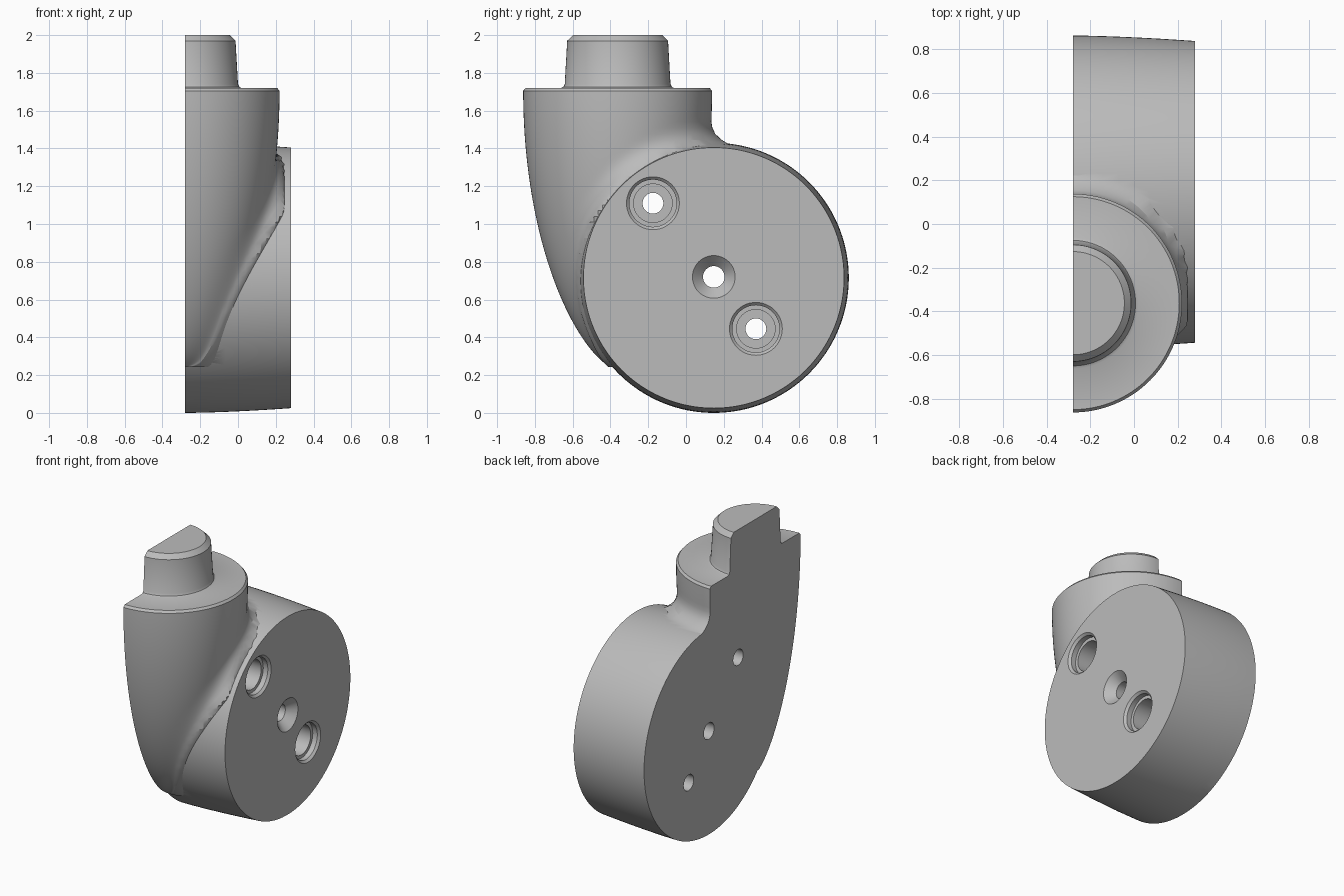
import bpy, bmesh, math
from mathutils import Matrix, Vector

if "Cube" in bpy.data.objects:
    bpy.data.objects.remove(bpy.data.objects["Cube"])

CUT_X = -0.28                       # flat mating face
HUB_Y, HUB_Z, HUB_R = 0.147, 0.715, 0.715
STEM_Y, STEM_R = -0.362, 0.5
FILLET = 0.12

grey = bpy.data.materials.new("plain grey")
grey.use_nodes = True
COLOUR = (0.5, 0.5, 0.5, 1)
grey.diffuse_color = COLOUR
grey.node_tree.nodes["Principled BSDF"].inputs["Base Color"].default_value = COLOUR


def hub_radius(x):
    return HUB_R - 0.025 * (max(x - CUT_X, 0) / 0.56) ** 1.6


def lathe(name, profile, matrix, segments):
    """Closed solid of revolution about local z from (radius, height) pairs."""
    bm = bmesh.new()
    rings = []
    for r, h in profile:
        rings.append([bm.verts.new((r * math.cos(2 * math.pi * i / segments),
                                    r * math.sin(2 * math.pi * i / segments), h))
                      for i in range(segments)])
    for a, b in zip(rings, rings[1:]):
        for i in range(segments):
            j = (i + 1) % segments
            bm.faces.new((a[i], a[j], b[j], b[i]))
    bm.faces.new(rings[0][::-1])
    bm.faces.new(rings[-1])
    bmesh.ops.transform(bm, matrix=matrix, verts=bm.verts)
    bmesh.ops.recalc_face_normals(bm, faces=bm.faces)
    mesh = bpy.data.meshes.new(name)
    bm.to_mesh(mesh)
    bm.free()
    obj = bpy.data.objects.new(name, mesh)
    bpy.context.collection.objects.link(obj)
    mesh.materials.append(grey)
    return obj


def combine(target, other, operation):
    """Boolean the other solid into the target, then discard it."""
    mod = target.modifiers.new("combine", 'BOOLEAN')
    mod.object, mod.operation, mod.solver = other, operation, 'EXACT'
    graph = bpy.context.evaluated_depsgraph_get()
    mesh = bpy.data.meshes.new_from_object(target.evaluated_get(graph))
    target.modifiers.clear()
    target.data = mesh
    bpy.data.objects.remove(other)


def along_x(y, z):
    return Matrix.Translation((0, y, z)) @ Matrix.Rotation(math.pi / 2, 4, 'Y')


# Wheel hub: drum with a slightly bowed, tapering rim
xs = [-0.5] + [CUT_X + 0.56 * i / 8 for i in range(9)]
housing = lathe("caster_housing", [(hub_radius(x), x) for x in xs],
                along_x(HUB_Y, HUB_Z), 160)

# Stem: rounded bowl shape, chamfered shoulder, pin with a small root fillet
profile = []
STEPS = 70
for i in range(STEPS):
    u = 0.995 * math.sin(math.pi / 2 * (1 - i / STEPS))
    profile.append((STEM_R * (1 - u * u) ** 0.63, 1.705 - 1.47 * u))
profile += [(STEM_R, 1.705), (0.487, 1.72), (0.3, 1.72), (0.287, 1.726),
            (0.28, 1.74), (0.267, 1.97), (0.236, 2.0)]
stem = lathe("stem", profile, Matrix.Translation((CUT_X, STEM_Y, 0)), 128)

# Flare the stem where it runs into the hub
for v in stem.data.vertices:
    p = v.co
    if p.z > 1.7:
        continue
    out = Vector((p.x - CUT_X, p.y - STEM_Y, 0)).normalized()
    normal = Vector((0, p.y - HUB_Y, p.z - HUB_Z))
    gap = normal.length - hub_radius(p.x)
    near = min(max(1 - gap / FILLET, 0), 1)
    sharp = min(max(1 - out.dot(normal.normalized()), 0), 1) ** 1.5
    p += out * FILLET * (1 - math.sqrt(1 - near * near)) * sharp
    p.x = min(p.x, 0.245)
combine(housing, stem, 'UNION')

# Counterbored screw holes and a central countersunk hole
BORE = [(0.055, -0.6), (0.055, 0.02), (0.102, 0.02), (0.102, 0.23),
        (0.125, 0.23), (0.125, 0.265), (0.14, 0.28), (0.14, 0.4)]
SINK = [(0.057, -0.6), (0.057, 0.222), (0.113, 0.28), (0.113, 0.4)]
for y, z, shape in ((-0.175, 1.11, BORE), (0.37, 0.445, BORE), (0.147, 0.72, SINK)):
    combine(housing, lathe("hole_cutter", shape, along_x(y, z), 48), 'DIFFERENCE')

# Slice the part flat on its mating side
bpy.ops.mesh.primitive_cube_add(size=4, location=(CUT_X - 2, 0, 1))
combine(housing, bpy.context.object, 'DIFFERENCE')

bpy.ops.object.select_all(action='DESELECT')
housing.select_set(True)
bpy.context.view_layer.objects.active = housing
housing.data.materials.clear()
housing.data.materials.append(grey)
bpy.ops.object.shade_smooth_by_angle(angle=math.radians(25))
